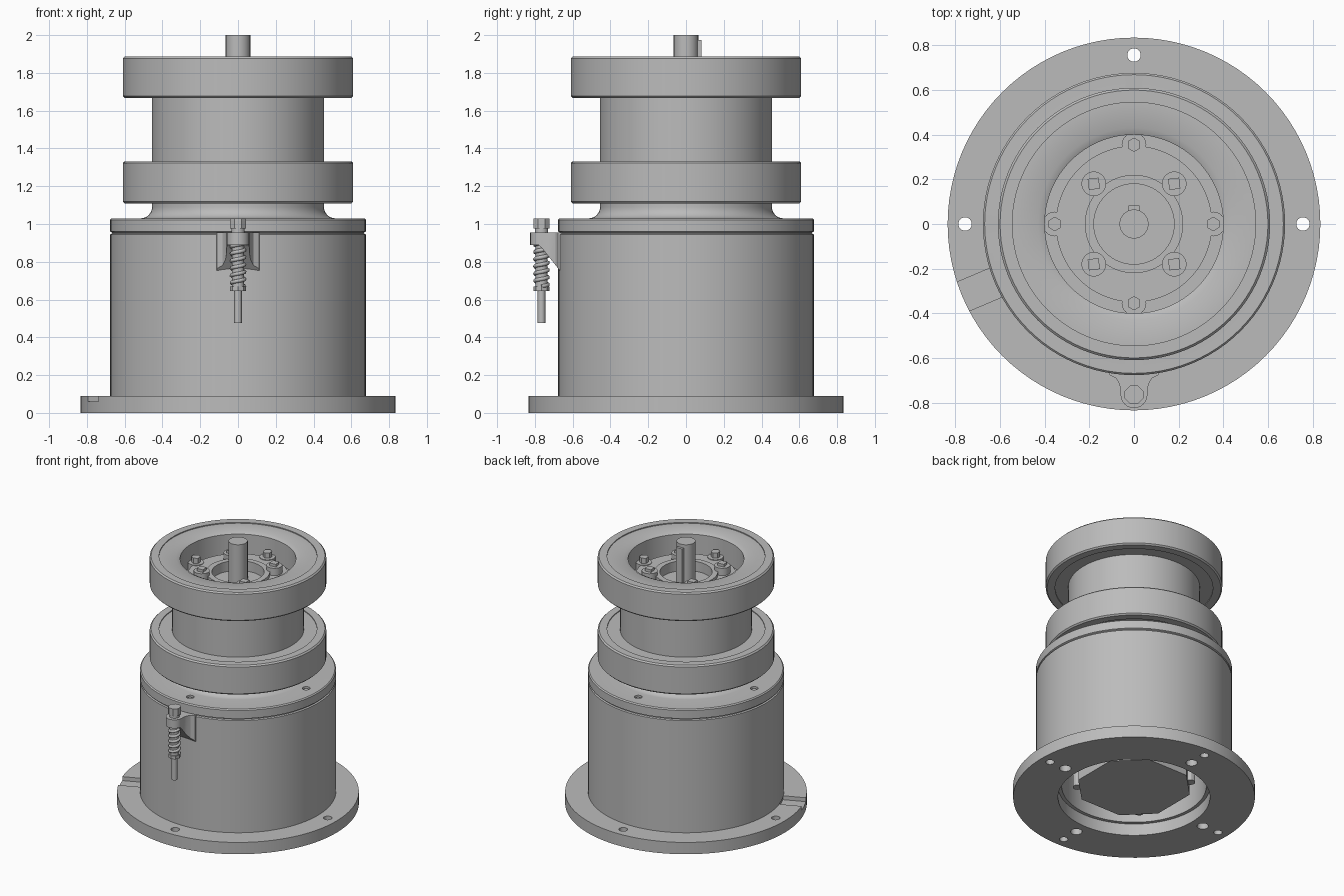
import bpy, bmesh, math
from mathutils import Matrix, Vector

cube = bpy.data.objects.get("Cube")
if cube:
    bpy.data.objects.remove(cube, do_unlink=True)

metal = bpy.data.materials.new("grey_metal")
metal.use_nodes = True
GREY = (0.5, 0.5, 0.5, 1)
metal.diffuse_color = GREY
metal.node_tree.nodes["Principled BSDF"].inputs["Base Color"].default_value = GREY


def finish(bm, name):
    bmesh.ops.recalc_face_normals(bm, faces=bm.faces)
    mesh = bpy.data.meshes.new(name)
    bm.to_mesh(mesh)
    bm.free()
    mesh.materials.append(metal)
    obj = bpy.data.objects.new(name, mesh)
    bpy.context.collection.objects.link(obj)
    return obj


def smooth(obj):
    bpy.ops.object.select_all(action="DESELECT")
    obj.select_set(True)
    bpy.context.view_layer.objects.active = obj
    bpy.ops.object.shade_smooth_by_angle(angle=math.radians(30))
    return obj


def lathe(name, profile, closed=False, steps=96):
    bm = bmesh.new()
    verts = [bm.verts.new((r, 0, z)) for r, z in profile]
    edges = [bm.edges.new(p) for p in zip(verts, verts[1:])]
    if closed:
        edges.append(bm.edges.new((verts[-1], verts[0])))
    bmesh.ops.spin(bm, geom=verts + edges, axis=(0, 0, 1), cent=(0, 0, 0),
                   angle=math.tau, steps=steps)
    bmesh.ops.remove_doubles(bm, verts=bm.verts, dist=1e-5)
    return finish(bm, name)


def add_cyl(bm, x, y, r, z0, z1, sides=24, turn=0):
    place = Matrix.Translation((x, y, (z0 + z1) / 2)) @ Matrix.Rotation(turn, 4, "Z")
    bmesh.ops.create_cone(bm, cap_ends=True, segments=sides, radius1=r, radius2=r,
                          depth=z1 - z0, matrix=place)


def add_box(bm, centre, size, turn=0):
    place = (Matrix.Rotation(turn, 4, "Z") @ Matrix.Translation(centre)
             @ Matrix.Diagonal((*size, 1)))
    bmesh.ops.create_cube(bm, size=1, matrix=place)


def around(radius, start=0):
    for i in range(4):
        a = math.radians(start) + i * math.pi / 2
        yield radius * math.cos(a), radius * math.sin(a)


def cut(obj, bm):
    cutter = finish(bm, "cutter")
    cutter.hide_render = True
    mod = obj.modifiers.new("cut", "BOOLEAN")
    mod.operation, mod.solver, mod.object = "DIFFERENCE", "EXACT", cutter
    bpy.context.view_layer.objects.active = obj
    bpy.ops.object.modifier_apply(modifier="cut")
    bpy.data.objects.remove(cutter, do_unlink=True)


def cylinders(name, spots, r, z0, z1, sides=24, turn=0):
    bm = bmesh.new()
    for x, y in spots:
        add_cyl(bm, x, y, r, z0, z1, sides, turn)
    return smooth(finish(bm, name))


# Base flange with bolt holes, blind screw holes and a cable slot
flange = lathe("base_flange", [(0.525, 0), (0.835, 0), (0.835, 0.09), (0.525, 0.09)], True)
bm = bmesh.new()
for x, y in around(0.757):
    add_cyl(bm, x, y, 0.03, -0.1, 0.2)
for x, y in around(0.62):
    add_cyl(bm, x, y, 0.04, -0.1, 0.06)
add_box(bm, (0.78, 0, 0.11), (0.22, 0.14, 0.1), math.radians(203))
cut(flange, bm)
smooth(flange)

# Hollow housing wall
smooth(lathe("housing", [(0.5, 0.09), (0.677, 0.09), (0.677, 0.945),
                         (0.667, 0.95), (0.5, 0.95)], True))

# Lid, neck and two rollers on a shared drum
fillet = [(0.515 - 0.06 * math.sin(a), 1.09 - 0.06 * math.cos(a))
          for a in (i * math.pi / 12 for i in range(7))]


def roller(z0, z1):
    lip, c = 0.007, 0.01
    return [(0.455, z0 + lip), (0.545, z0 + lip), (0.545, z0), (0.61 - c, z0),
            (0.61, z0 + c), (0.61, z1 - c), (0.61 - c, z1), (0.545, z1), (0.545, z1 - lip)]


tower = lathe("lid_and_rollers",
              [(0, 0.945), (0.667, 0.945), (0.667, 0.955), (0.677, 0.96), (0.677, 1.022),
               (0.669, 1.03)] + fillet + roller(1.108, 1.332) + [(0.455, 1.325)]
              + roller(1.668, 1.887) + [(0.43, 1.88), (0.4, 1.865), (0.4, 1.69), (0, 1.69)])
bm = bmesh.new()
for x, y in around(0.575):
    add_cyl(bm, x, y, 0.027, 1.0, 1.07)
cut(tower, bm)
smooth(tower)
cylinders("lid_screws", around(0.575), 0.018, 0.99, 1.02, 6)

# Hub plate in the top recess, with its raised inner ring
smooth(lathe("hub_plate", [(0.18, 1.68), (0.35, 1.68), (0.35, 1.74), (0.22, 1.74),
                           (0.22, 1.765), (0.18, 1.765)], True))
cylinders("hub_lugs", around(0.355), 0.055, 1.68, 1.745)
cylinders("hub_lug_screws", around(0.355), 0.032, 1.74, 1.785, 6)
cylinders("hub_posts", around(0.255, 45), 0.055, 1.68, 1.795)
cylinders("hub_post_screws", around(0.255, 45), 0.035, 1.79, 1.815, 4, 0.9)

# Drive shaft and key
cylinders("shaft", [(0, 0)], 0.065, 1.6, 2.0, 48)
bm = bmesh.new()
add_box(bm, (0, 0.06, 1.83), (0.05, 0.045, 0.29))
finish(bm, "shaft_key")

# Motor block inside the housing: a square with clipped corners
bm = bmesh.new()
half, clip = 0.36, 0.19
ring = []
for i in range(4):
    turn = Matrix.Rotation(i * math.pi / 2, 3, "Z")
    ring += [bm.verts.new(turn @ Vector(p)) for p in
             ((half, half - clip, 0.08), (half - clip, half, 0.08))]
base = bm.faces.new(ring)
top = bmesh.ops.extrude_face_region(bm, geom=[base])["geom"]
bmesh.ops.translate(bm, vec=(0, 0, 0.87), verts=[v for v in top if isinstance(v, bmesh.types.BMVert)])
finish(bm, "motor_block")
cylinders("motor_screws", around(0.39, 45), 0.035, 0.1, 0.94, 12)

# Flared bracket with a rounded nose and sloping underside
PY = -0.765
side = [(0.115, -0.66), (0.11, -0.677), (0.082, -0.69), (0.066, -0.715), (0.06, -0.745)]
nose = [(0.06 * math.cos(a), PY - 0.06 * math.sin(a))
        for a in (i * math.pi / 12 for i in range(13))]
plan = side + nose + [(-x, y) for x, y in reversed(side)]
bm = bmesh.new()
upper = [bm.verts.new((x, y, 0.955)) for x, y in plan]
lower = [bm.verts.new((x, y, min(0.89, 0.765 - 1.25 * (y + 0.677)))) for x, y in plan]
bm.faces.new(upper)
n = len(plan)
for i in range(n):
    j = (i + 1) % n
    bm.faces.new((upper[i], upper[j], lower[j], lower[i]))
for i in range(n // 2):
    a, b = n - 1 - i, n - 2 - i
    quad = [lower[i], lower[i + 1], lower[b], lower[a]]
    bm.faces.new(list(dict.fromkeys(quad)))
smooth(finish(bm, "probe_bracket"))

# Spring plunger: head, collar, core, foot and pin
spot = [(0, PY)]
cylinders("plunger_head", spot, 0.045, 0.975, 1.03, 8, math.pi / 8)
cylinders("plunger_collar", spot, 0.035, 0.95, 0.98)
cylinders("plunger_core", spot, 0.033, 0.66, 0.9)
cylinders("plunger_foot", spot, 0.042, 0.645, 0.67, 8)
cylinders("plunger_pin", spot, 0.02, 0.475, 0.66)

# Coil spring
curve = bpy.data.curves.new("plunger_spring", "CURVE")
curve.dimensions = "3D"
curve.bevel_depth = 0.011
curve.bevel_resolution = 1
curve.use_fill_caps = True
turns, per = 6, 14
line = curve.splines.new("POLY")
line.points.add(turns * per)
for i, p in enumerate(line.points):
    a = i / per * math.tau
    p.co = (0.034 * math.cos(a), PY + 0.034 * math.sin(a), 0.67 + 0.23 * i / (turns * per), 1)
curve.materials.append(metal)
bpy.context.collection.objects.link(bpy.data.objects.new("plunger_spring", curve))
